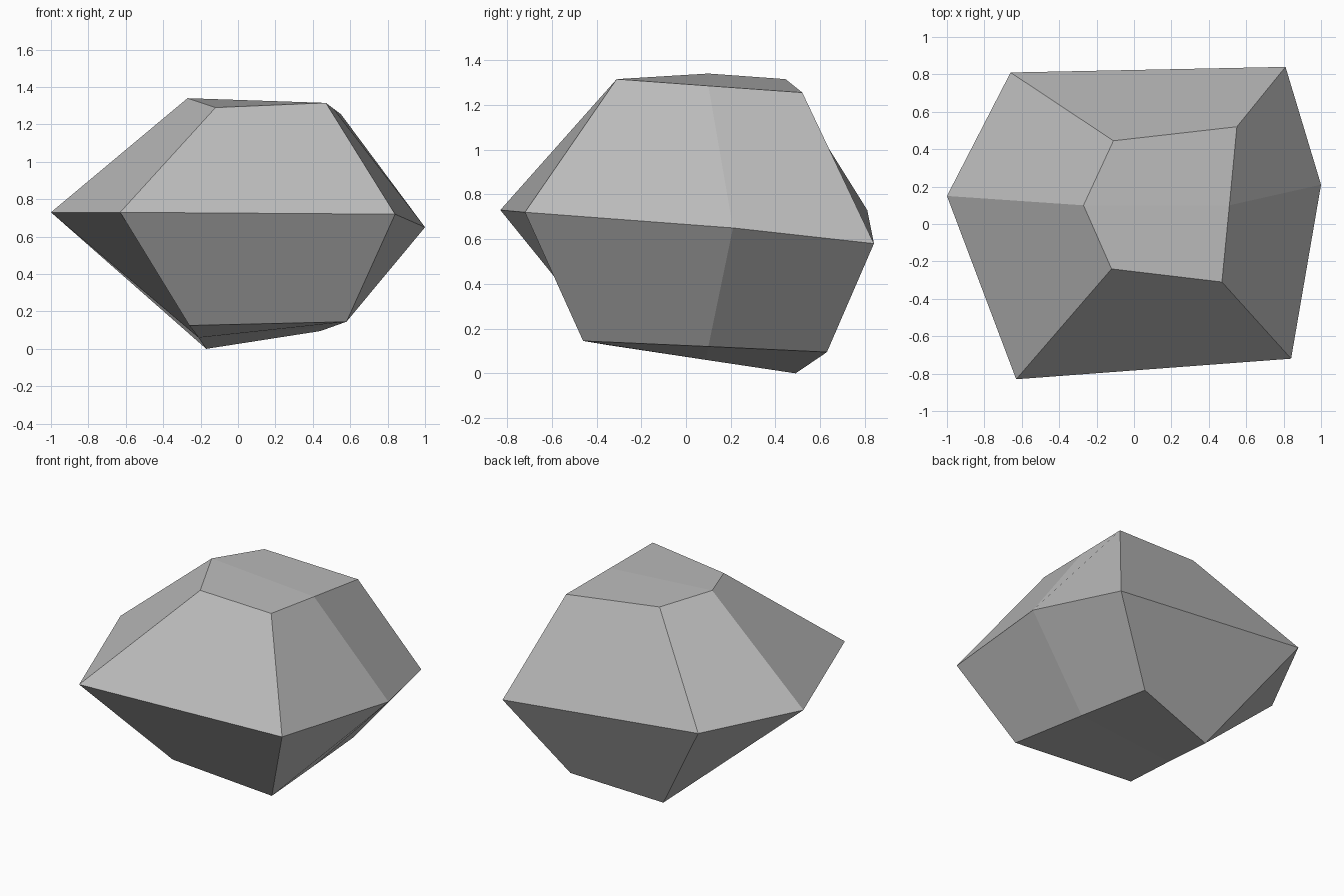
import bpy
import bmesh

# Remove the default cube only
default_cube = bpy.data.objects.get("Cube")
if default_cube:
    bpy.data.objects.remove(default_cube, do_unlink=True)


def make_material(name, colour):
    material = bpy.data.materials.new(name)
    material.use_nodes = True
    material.diffuse_color = colour
    shader = material.node_tree.nodes["Principled BSDF"]
    shader.inputs["Base Color"].default_value = colour
    return material


def bridge(bm, lower, upper):
    """Join two rings of equal length with quads."""
    count = len(lower)
    for i in range(count):
        j = (i + 1) % count
        bm.faces.new((lower[i], lower[j], upper[j], upper[i]))


def cap(bm, ring):
    """Close a six-sided ring with two quads meeting on a left-right crease."""
    bm.faces.new(ring[:4])
    bm.faces.new((ring[0], ring[3], ring[4], ring[5]))


# Rings run from the -x corner, along the front, and round the back
base_ring = [(-.21, .09, .06), (-.26, -.34, .125), (.58, -.46, .145),
             (.51, .1, .12), (.44, .63, .095), (-.17, .49, 0)]
waist_ring = [(-1, .15, .73), (-.63, -.83, .73), (.84, -.72, .72),
              (1, .21, .65), (.81, .84, .58), (-.66, .81, .73)]
crown_ring = [(-.27, .1, 1.34), (-.12, -.24, 1.29), (.47, -.31, 1.315),
              (.51, .1, 1.285), (.55, .52, 1.255), (-.11, .445, 1.315)]

# Faceted boulder: base, waist and crown rings skinned together
bm = bmesh.new()
base, waist, crown = [[bm.verts.new(point) for point in ring]
                      for ring in (base_ring, waist_ring, crown_ring)]
bridge(bm, base, waist)
bridge(bm, waist, crown)
cap(bm, base)
cap(bm, crown)
bmesh.ops.recalc_face_normals(bm, faces=bm.faces)

mesh = bpy.data.meshes.new("boulder")
bm.to_mesh(mesh)
bm.free()
mesh.materials.append(make_material("stone grey", (.5, .5, .5, 1)))
mesh.shade_flat()

boulder = bpy.data.objects.new("boulder", mesh)
bpy.context.collection.objects.link(boulder)
